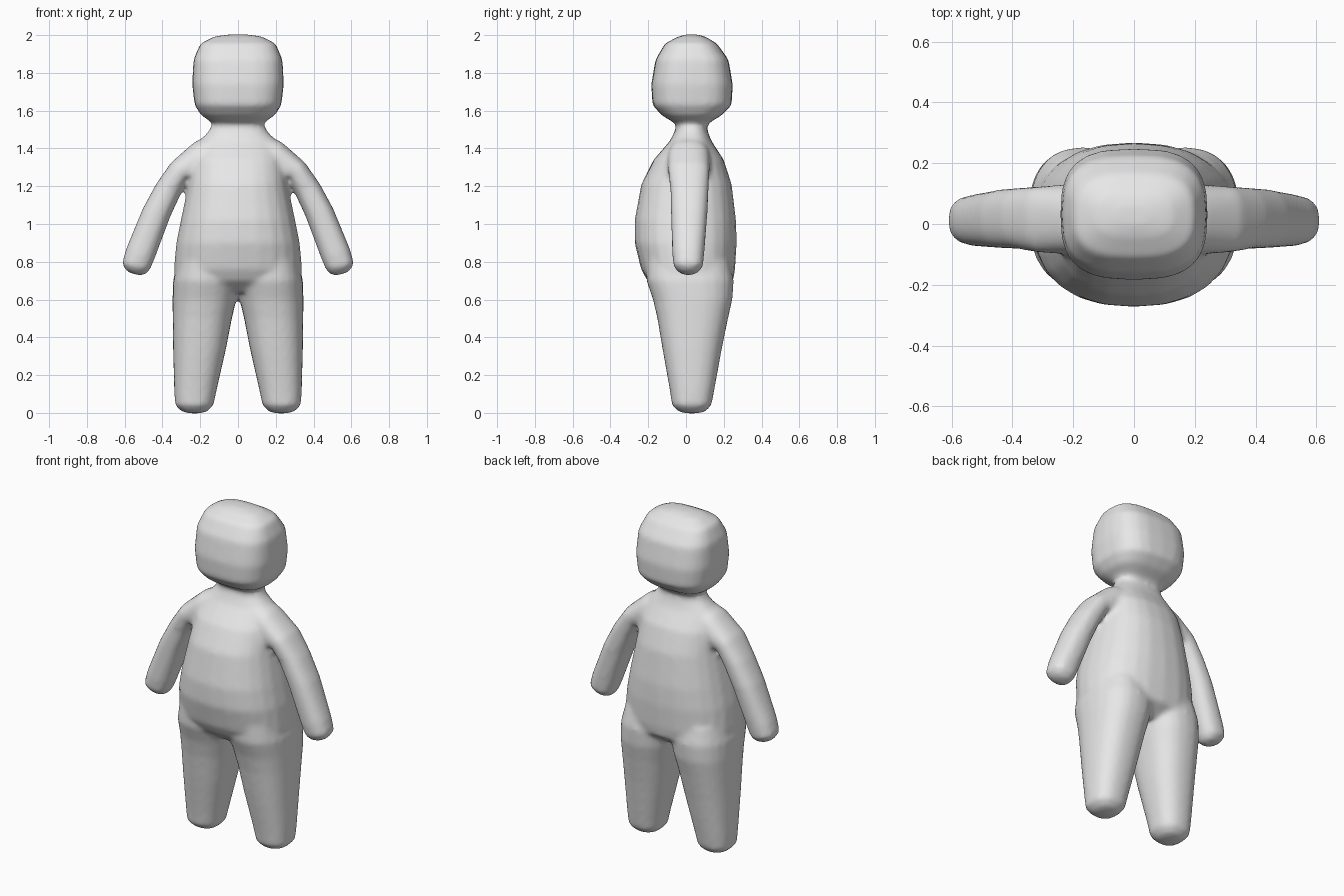
import bpy, bmesh, math

clay = bpy.data.materials.new("grey clay")
clay.diffuse_color = (0.8, 0.8, 0.8, 1)

bm = bmesh.new()


def power(v, n):
    return math.copysign(abs(v) ** (2 / n), v)


def loft(rings, n=2.4, side=1, count=24):
    """Rings: outer (x, z), inner (x, z), front y, back y."""
    loops = []
    for ox, oz, ix, iz, y0, y1 in rings:
        loop = []
        for k in range(count):
            a = 2 * math.pi * k / count
            u, v = power(math.cos(a), n), power(math.sin(a), n)
            x = (ox + ix) / 2 + (ox - ix) / 2 * u
            z = (oz + iz) / 2 + (oz - iz) / 2 * u
            y = (y0 + y1) / 2 + (y1 - y0) / 2 * v
            loop.append(bm.verts.new((side * x, y, z)))
        loops.append(loop)
    faces = [bm.faces.new(loops[0]), bm.faces.new(loops[-1])]
    for a, b in zip(loops, loops[1:]):
        for k in range(count):
            j = (k + 1) % count
            faces.append(bm.faces.new((a[k], a[j], b[j], b[k])))
    bmesh.ops.recalc_face_normals(bm, faces=faces)


def centred(profile):
    return [(w, z, -w, z, y0, y1) for z, w, y0, y1 in profile]


# Torso: height, half width, front, back
loft(centred([
    (0.64, 0.20, -0.13, 0.17), (0.70, 0.325, -0.205, 0.25),
    (0.76, 0.34, -0.238, 0.26), (0.90, 0.327, -0.272, 0.268),
    (1.02, 0.303, -0.272, 0.265), (1.21, 0.263, -0.237, 0.242),
    (1.34, 0.245, -0.172, 0.20), (1.44, 0.205, -0.085, 0.135),
    (1.49, 0.155, -0.06, 0.115), (1.53, 0.137, -0.05, 0.11),
    (1.58, 0.13, -0.05, 0.11)]))

# Head
loft(centred([
    (1.525, 0.125, -0.045, 0.11), (1.543, 0.145, -0.075, 0.135),
    (1.575, 0.195, -0.128, 0.188), (1.63, 0.23, -0.178, 0.242),
    (1.74, 0.243, -0.184, 0.248), (1.87, 0.236, -0.162, 0.225),
    (1.955, 0.20, -0.112, 0.165), (1.993, 0.125, -0.04, 0.10),
    (2.003, 0.05, 0.0, 0.06)]), n=2.9)

for side in (1, -1):
    # Arms
    loft([
        (0.10, 1.49, 0.10, 1.22, -0.09, 0.13),
        (0.23, 1.435, 0.17, 1.22, -0.10, 0.13),
        (0.355, 1.325, 0.262, 1.235, -0.095, 0.125),
        (0.435, 1.21, 0.305, 1.155, -0.083, 0.12),
        (0.505, 1.08, 0.36, 1.035, -0.08, 0.114),
        (0.592, 0.87, 0.44, 0.82, -0.073, 0.097),
        (0.615, 0.79, 0.465, 0.76, -0.066, 0.09),
        (0.59, 0.75, 0.488, 0.733, -0.035, 0.06),
        (0.56, 0.737, 0.52, 0.727, -0.01, 0.03)], side=side)
    # Legs
    loft([
        (0.32, 0.80, 0.02, 0.80, -0.21, 0.23),
        (0.344, 0.70, -0.01, 0.70, -0.21, 0.253),
        (0.347, 0.60, 0.008, 0.60, -0.175, 0.246),
        (0.346, 0.50, 0.032, 0.50, -0.152, 0.223),
        (0.344, 0.34, 0.063, 0.34, -0.125, 0.19),
        (0.338, 0.12, 0.113, 0.12, -0.086, 0.15),
        (0.333, 0.04, 0.13, 0.04, -0.074, 0.135),
        (0.295, 0.005, 0.165, 0.005, -0.038, 0.10),
        (0.25, -0.003, 0.21, -0.003, 0.01, 0.05)], side=side)

mesh = bpy.data.meshes.new("body")
bm.to_mesh(mesh)
bm.free()
mesh.materials.append(clay)
body = bpy.data.objects.new("body", mesh)
bpy.context.collection.objects.link(body)

# Merge the parts into one soft skin
remesh = body.modifiers.new("merge", "REMESH")
remesh.mode = "VOXEL"
remesh.voxel_size = 0.014
remesh.use_smooth_shade = True
soften = body.modifiers.new("soften", "SMOOTH")
soften.factor = 0.5
soften.iterations = 8
